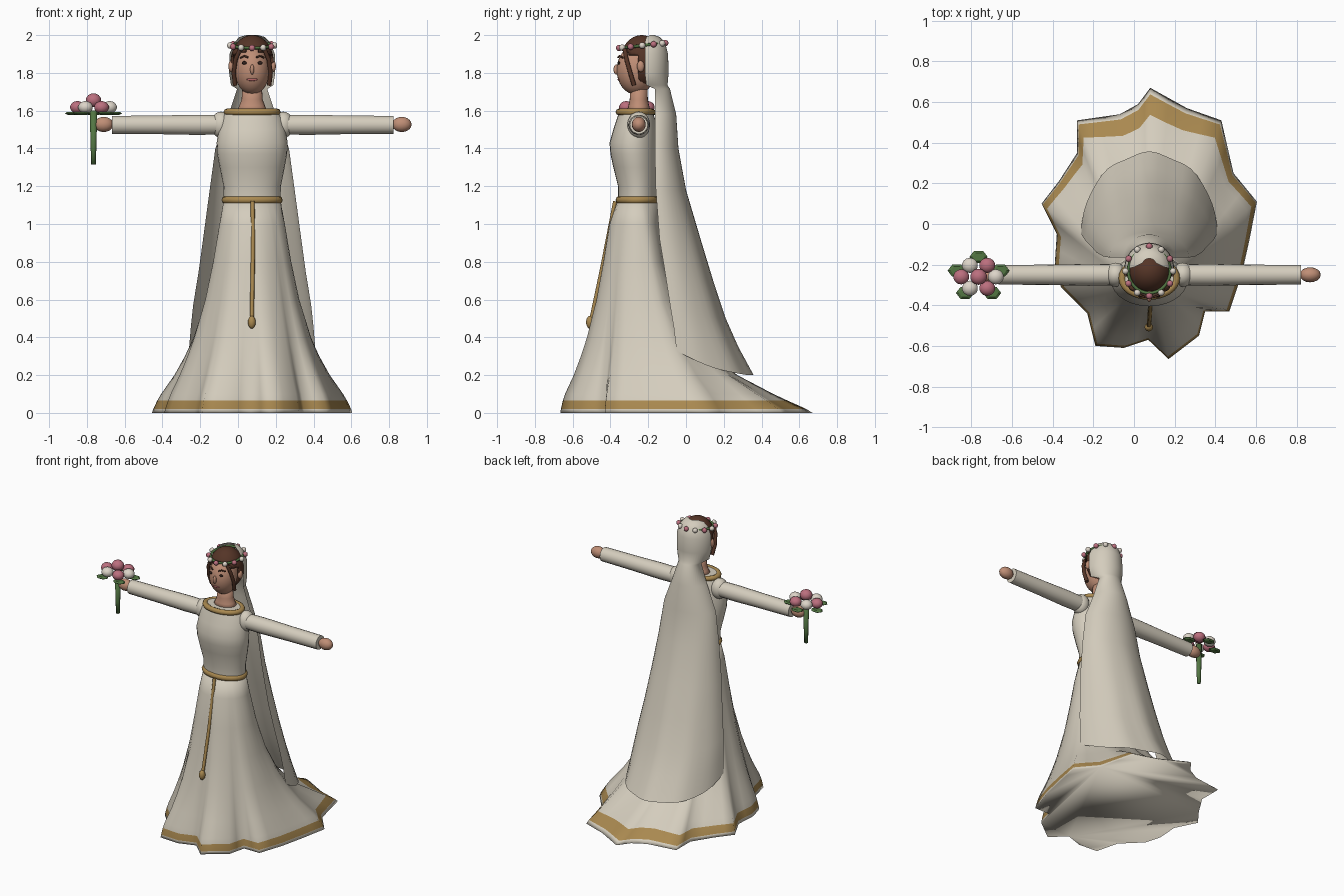
import bpy, bmesh, math
from mathutils import Vector

if "Cube" in bpy.data.objects:
    bpy.data.objects.remove(bpy.data.objects["Cube"])

CX, CY = 0.075, -0.25      # body axis


def material(name, r, g, b):
    m = bpy.data.materials.new(name)
    m.diffuse_color = (r, g, b, 1)
    m.use_nodes = True
    m.node_tree.nodes["Principled BSDF"].inputs["Base Color"].default_value = m.diffuse_color
    return m


CREAM = material("cream cloth", 0.66, 0.61, 0.51)
GOLD = material("gold trim", 0.40, 0.25, 0.08)
SKIN = material("skin", 0.52, 0.27, 0.18)
HAIR = material("brown hair", 0.09, 0.035, 0.02)
PINK = material("pink petals", 0.50, 0.16, 0.21)
WHITE = material("white petals", 0.72, 0.66, 0.58)
GREEN = material("leaf green", 0.085, 0.18, 0.055)
DARK = material("dark eyes", 0.03, 0.015, 0.012)
LIPS = material("lips", 0.48, 0.14, 0.14)


def finish(name, bm, mat, smooth=True):
    me = bpy.data.meshes.new(name)
    bmesh.ops.recalc_face_normals(bm, faces=bm.faces[:])
    for f in bm.faces:
        f.smooth = smooth
    bm.to_mesh(me)
    bm.free()
    ob = bpy.data.objects.new(name, me)
    bpy.context.collection.objects.link(ob)
    me.materials.append(mat)
    return ob


def sharpen(ob, deg=40):
    bpy.ops.object.select_all(action='DESELECT')
    ob.select_set(True)
    bpy.context.view_layer.objects.active = ob
    bpy.ops.object.shade_smooth_by_angle(angle=math.radians(deg))


def loft(name, rings, mat, closed=True):
    """Skin a list of point rings; closed rings are capped at both ends."""
    bm = bmesh.new()
    vs = [[bm.verts.new(p) for p in r] for r in rings]
    n = len(rings[0])
    for a, b in zip(vs, vs[1:]):
        for i in range(n if closed else n - 1):
            j = (i + 1) % n
            bm.faces.new((a[i], a[j], b[j], b[i]))
    if closed:
        bm.faces.new(vs[0])
        bm.faces.new(vs[-1])
    return finish(name, bm, mat)


def ellipse(cx, cy, z, rx, ry, n=28):
    return [(cx + rx * math.cos(2 * math.pi * i / n), cy + ry * math.sin(2 * math.pi * i / n), z)
            for i in range(n)]


def ball(name, loc, rad, mat, seg=14):
    bm = bmesh.new()
    bmesh.ops.create_uvsphere(bm, u_segments=seg, v_segments=max(6, seg // 2 + 2), radius=1)
    bmesh.ops.scale(bm, vec=rad, verts=bm.verts)
    bmesh.ops.translate(bm, vec=loc, verts=bm.verts)
    return finish(name, bm, mat)


def tube(name, pts, r, mat, cyclic=False):
    cu = bpy.data.curves.new(name, 'CURVE')
    cu.dimensions = '3D'
    cu.bevel_depth, cu.bevel_resolution, cu.use_fill_caps = r, 2, True
    sp = cu.splines.new('POLY')
    sp.points.add(len(pts) - 1)
    for p, q in zip(sp.points, pts):
        p.co = (*q, 1)
    sp.use_cyclic_u = cyclic
    cu.materials.append(mat)
    ob = bpy.data.objects.new(name, cu)
    bpy.context.collection.objects.link(ob)
    return ob


# Skirt: waist ellipse flowing into a scalloped hem with a train
hem = [(.08, .67), (.02, .59), (-.07, .54), (-.28, .51), (-.28, .35), (-.37, .21), (-.455, .1),
       (-.38, -.05), (-.39, -.2), (-.36, -.31), (-.23, -.44), (-.19, -.6), (-.05, -.61), (.07, -.57),
       (.17, -.665), (.32, -.55), (.35, -.43), (.47, -.43), (.53, -.25), (.57, -.07), (.605, .11),
       (.49, .25), (.43, .51), (.26, .57)]
fine = []
for a, b in zip(hem, hem[1:] + hem[:1]):
    fine += [a, ((a[0] + b[0]) / 2, (a[1] + b[1]) / 2)]
levels = [(1.13, 0), (1.0, .06), (.8, .15), (.6, .27), (.4, .45), (.3, .57), (.2, .71), (.1, .88),
          (.065, .93), (.02, .985), (0, 1)]
rings = []
for z, s in levels:
    ring = []
    for hx, hy in fine:
        t = math.atan2(hy / .64, (hx - CX) / .53)
        c, sn = math.cos(t), math.sin(t)
        # the front falls fuller, the back sweeps out low into the train
        power = 1 + max(0, sn) ** 2 * (.6 + 1.1 * s ** 4) - .42 * max(0, -sn)
        k = s ** power
        waist = Vector((CX + .15 * c, -.255 + .105 * sn))
        outer = Vector((CX + .5 * c, .59 * sn)).lerp(Vector((hx, hy)), min(1, s * 1.1))
        p = waist.lerp(outer, k)
        ring.append((p.x, p.y, z))
    rings.append(ring)
skirt = loft("skirt", rings, CREAM)
skirt.data.materials.append(GOLD)
for f in skirt.data.polygons:      # gold band just above the hem
    if len(f.vertices) == 4 and .03 < f.center.z < .06:
        f.material_index = 1

# Bodice: height, half width, front y, back y
body = [(1.12, .15, -.36, -.155), (1.2, .152, -.36, -.155), (1.3, .172, -.385, -.15),
        (1.37, .185, -.4, -.15), (1.43, .188, -.405, -.15), (1.5, .178, -.385, -.155),
        (1.56, .16, -.365, -.165), (1.605, .135, -.35, -.18)]
sharpen(loft("bodice", [ellipse(CX, (f + b) / 2, z, w, (b - f) / 2) for z, w, f, b in body], CREAM))
tube("collar", ellipse(CX, -.267, 1.593, .133, .088, 32), .018, GOLD, True)
tube("belt", ellipse(CX, -.257, 1.127, .14, .094, 32), .022, GOLD, True)
tube("belt_cord", [(.077, -.375, 1.12), (.08, -.408, .95), (.078, -.447, .75), (.073, -.5, .5)], .011, GOLD)
ball("cord_tassel", (.073, -.508, .48), (.021, .021, .034), GOLD)

# Arms
for s, side in ((1, "right"), (-1, "left")):
    ext = .009 if s > 0 else .003

    def xring(d, r):
        return [(CX + s * d, CY + y, 1.525 + z) for y, z, _ in ellipse(0, 0, 0, r, r, 18)]
    sharpen(loft(side + "_sleeve", [xring(.15, .052), xring(.3, .054), xring(.5, .05),
                                    xring(.738 + ext, .048)], CREAM))
    ball(side + "_shoulder", (CX + s * .165, CY, 1.525), (.055, .06, .07), CREAM, 18)
    ball(side + "_hand", (CX + s * (.783 + ext), CY, 1.527), (.052, .037, .04), SKIN, 16)

# Neck and head
loft("neck", [ellipse(CX, -.25, z, rx, ry, 20) for z, rx, ry in
              ((1.59, .085, .065), (1.625, .068, .055), (1.66, .056, .048), (1.74, .05, .045))], SKIN)
ball("head", (CX, -.265, 1.815), (.093, .102, .13), SKIN, 28)
ball("nose", (CX, -.368, 1.818), (.011, .016, .027), SKIN)
for s in (-1, 1):
    ball("ear", (CX + s * .112, -.24, 1.835), (.014, .02, .03), SKIN)
    ball("eye", (CX + s * .042, -.356, 1.853), (.013, .006, .009), DARK)
    tube("eyebrow", [(CX + s * .022, -.36, 1.882), (CX + s * .042, -.352, 1.89),
                     (CX + s * .062, -.334, 1.88)], .005, HAIR)
    tube("hair_strand", [(CX + s * .065, -.325, 1.925), (CX + s * .088, -.315, 1.87),
                         (CX + s * .098, -.295, 1.80), (CX + s * .09, -.275, 1.735)], .012, HAIR)
ball("mouth", (CX, -.354, 1.765), (.03, .008, .008), LIPS)

# Hair: ellipsoid shell opened over the face
bm = bmesh.new()
bmesh.ops.create_uvsphere(bm, u_segments=36, v_segments=24, radius=1)
bmesh.ops.scale(bm, vec=(.114, .114, .142), verts=bm.verts)
bmesh.ops.translate(bm, vec=(CX, -.235, 1.858), verts=bm.verts)
opening = []
for f in bm.faces:
    c = f.calc_center_median()
    if c.y < -.25 and c.z < 1.925 - 3 * (c.x - CX) ** 2:
        opening.append(f)
bmesh.ops.delete(bm, geom=opening, context='FACES')
hair = finish("hair", bm, HAIR)
mod = hair.modifiers.new("thickness", 'SOLIDIFY')
mod.thickness = .012

# Veil: open half-arcs hugging the head, then falling to the train
# height, half width, front y, back y
veil = [(2.0, .03, -.19, -.17), (1.99, .068, -.21, -.14), (1.96, .096, -.218, -.11),
        (1.9, .12, -.218, -.095), (1.8, .122, -.218, -.092), (1.735, .112, -.21, -.098),
        (1.715, .08, -.165, -.085), (1.58, .125, -.165, -.052), (1.4, .195, -.165, -.04),
        (1.18, .225, -.16, .0), (.92, .26, -.14, .075), (.7, .285, -.11, .14), (.5, .312, -.085, .205),
        (.35, .325, -.065, .27), (.2, .335, -.05, .35)]
rows = []
for z, w, yf, yb in veil:
    row = []
    for i in range(25):
        t = i / 12 - 1
        a = t * math.pi / 2
        lift = .13 * abs(t) ** 3 * max(0, (.9 - z) / .7)      # hem rises at the sides
        wave = .008 * math.cos(9 * a) * max(0, (1.2 - z))
        row.append((CX + w * math.sin(a), yf + (yb - yf) * math.cos(a) + wave * math.cos(a), z + lift))
    rows.append(row)
loft("veil", rows, CREAM, closed=False)


# Flower crown, tilted slightly up at the back
def crown(a, rx, ry):
    return (CX + rx * math.cos(a), -.232 + ry * math.sin(a), 1.945 + .013 * math.sin(a))


tube("crown_band", [crown(2 * math.pi * i / 32, .103, .108) for i in range(32)], .008, GREEN, True)
for i in range(12):
    ball("crown_flower", crown(math.pi / 2 + i * math.pi / 6, .117, .122), (.017,) * 3,
         WHITE if i % 2 else PINK, 10)

# Bouquet
BX, BY = -.765, -.26
loft("bouquet_stem", [ellipse(BX, BY, z, r, r, 10) for z, r in ((1.315, .012), (1.4, .015), (1.6, .02))], GREEN)
for i in range(5):
    a = math.radians(90 + 72 * i)
    lx, ly = BX + .113 * math.cos(a), BY + .098 * math.sin(a)
    leaf = loft("bouquet_leaf", [ellipse(lx, ly, z, rx, rx * .75, 6)
                                 for z, rx in ((1.578, .03), (1.586, .045), (1.594, .03))], GREEN)
    sharpen(leaf, 15)
for i in range(6):
    a = i * math.pi / 3
    ball("bouquet_flower", (BX + .085 * math.cos(a), BY + .065 * math.sin(a), 1.618), (.04, .038, .033),
         PINK if i % 2 else WHITE)
ball("bouquet_flower_top", (BX, BY, 1.655), (.042, .04, .037), PINK)
